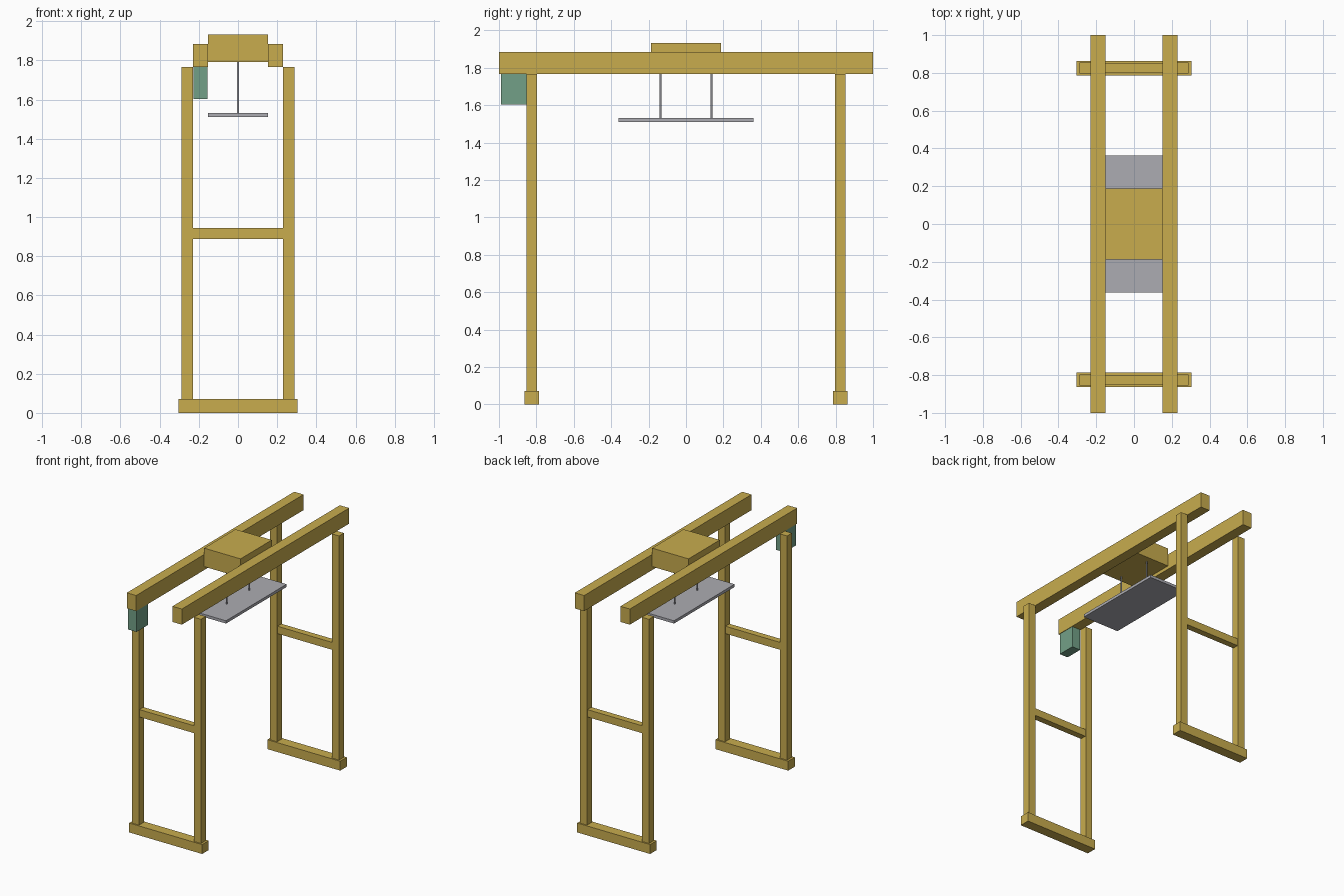
import bpy

if "Cube" in bpy.data.objects:
    bpy.data.objects.remove(bpy.data.objects["Cube"])


def material(name, color):
    m = bpy.data.materials.new(name)
    m.diffuse_color = (*color, 1)
    m.use_nodes = True
    m.node_tree.nodes["Principled BSDF"].inputs["Base Color"].default_value = m.diffuse_color
    return m


YELLOW = material("frame yellow", (0.578, 0.413, 0.076))
GREEN = material("motor green", (0.171, 0.352, 0.242))
GREY = material("steel grey", (0.413, 0.413, 0.445))


def box(name, x, y, z, mat):
    """Box from (min, max) pairs on each axis."""
    spans = (x, y, z)
    bpy.ops.mesh.primitive_cube_add(size=1, location=[(a + b) / 2 for a, b in spans])
    ob = bpy.context.object
    ob.name = name
    for v in ob.data.vertices:
        for i, (a, b) in enumerate(spans):
            v.co[i] *= b - a
    ob.data.materials.append(mat)
    return ob


def around(c, half):
    return (c - half, c + half)


# Two end frames: foot beam, pair of legs, cross rung
for end, s in (("front", -1), ("back", 1)):
    y = 0.825 * s
    box(end + "_foot", (-0.305, 0.305), around(y, 0.039), (0, 0.071), YELLOW)
    for side, t in (("left", -1), ("right", 1)):
        box(f"{end}_{side}_leg", around(0.259 * t, 0.029), around(y, 0.029),
            (0.071, 1.766), YELLOW)
    box(end + "_rung", (-0.23, 0.23), around(y, 0.024), (0.887, 0.943), YELLOW)

# Long runway beams
for side, t in (("left", -1), ("right", 1)):
    box(side + "_beam", around(0.191 * t, 0.039), (-1, 1), (1.766, 1.884), YELLOW)

# Carriage between the beams, drive motor under the left beam
box("carriage", (-0.152, 0.152), (-0.187, 0.187), (1.792, 1.932), YELLOW)
box("drive_motor", (-0.226, -0.156), (-0.99, -0.854), (1.604, 1.766), GREEN)

# Hanging platform on two rods
box("platform", (-0.153, 0.153), (-0.362, 0.362), (1.51, 1.531), GREY)
for end, s in (("front", -1), ("back", 1)):
    bpy.ops.mesh.primitive_cylinder_add(vertices=16, radius=0.0055, depth=0.27,
                                        location=(0, 0.136 * s, 1.66))
    rod = bpy.context.object
    rod.name = end + "_hanger_rod"
    rod.data.materials.append(GREY)
    bpy.ops.object.shade_smooth_by_angle()
